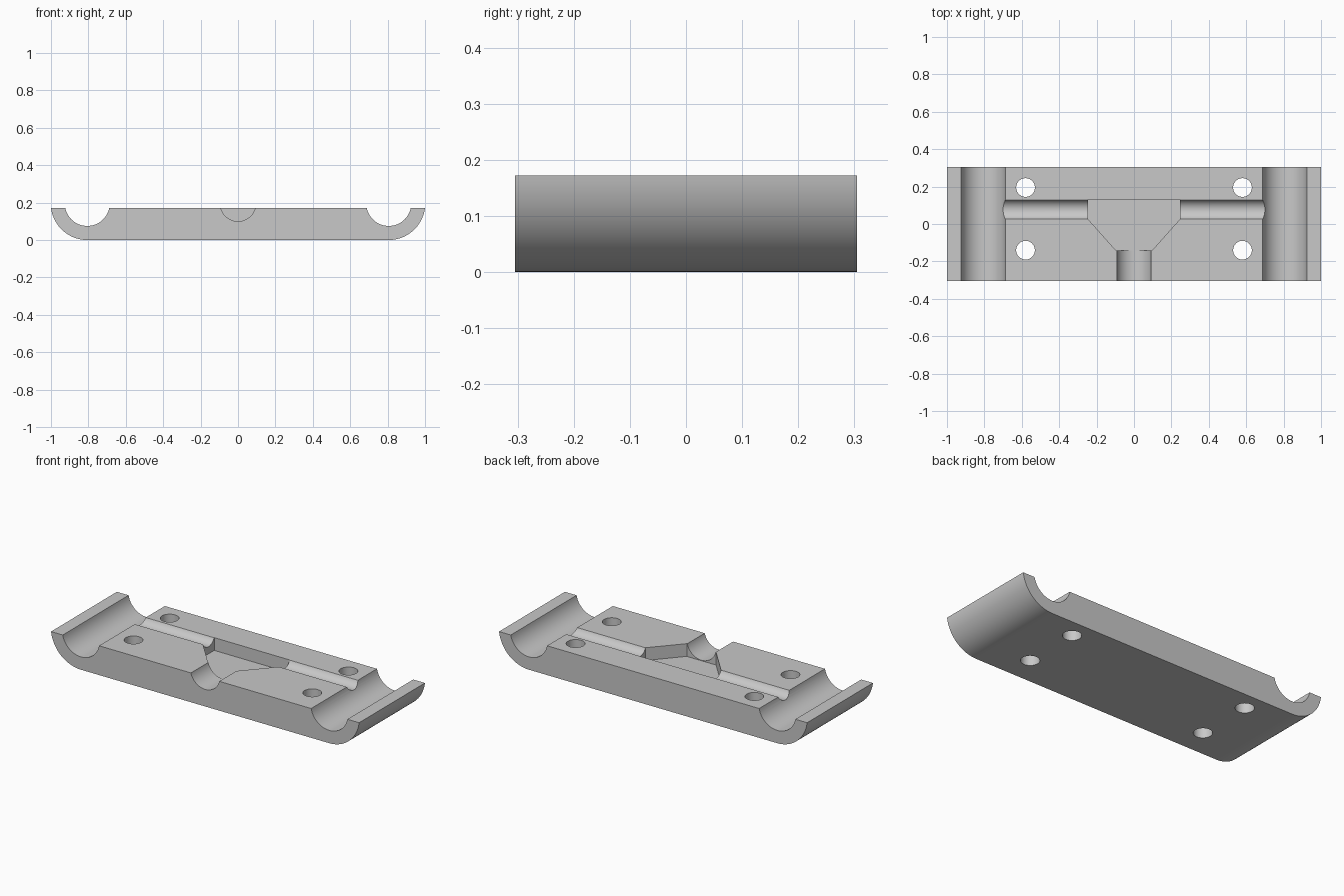
import bpy, bmesh
from math import sin, cos, asin, pi, radians
from mathutils import Matrix

cube = bpy.data.objects.get("Cube")
if cube:
    bpy.data.objects.remove(cube, do_unlink=True)

TOP = 0.172       # height of the flat upper face
AXIS = 0.195      # height of the axis shared by all round channels
SIDE = 0.806      # distance of the big side channels from the centre
DEPTH = 0.305     # half of the front to back size

grey = bpy.data.materials.new("plain grey")
grey.use_nodes = True
colour = (0.58, 0.58, 0.58, 1)
grey.diffuse_color = colour
grey.node_tree.nodes["Principled BSDF"].inputs["Base Color"].default_value = colour


def add_object(name, bm):
    bmesh.ops.recalc_face_normals(bm, faces=bm.faces)
    mesh = bpy.data.meshes.new(name)
    bm.to_mesh(mesh)
    bm.free()
    obj = bpy.data.objects.new(name, mesh)
    bpy.context.collection.objects.link(obj)
    mesh.materials.append(grey)
    return obj


def prism(name, points, offset):
    bm = bmesh.new()
    face = bm.faces.new([bm.verts.new(p) for p in points])
    extruded = bmesh.ops.extrude_face_region(bm, geom=[face])["geom"]
    moved = [v for v in extruded if isinstance(v, bmesh.types.BMVert)]
    bmesh.ops.translate(bm, verts=moved, vec=offset)
    return add_object(name, bm)


def rod(name, radius, length, centre, axis=None):
    bm = bmesh.new()
    turn = Matrix.Rotation(pi / 2, 4, axis) if axis else Matrix()
    bmesh.ops.create_cone(bm, cap_ends=True, segments=64, radius1=radius,
                          radius2=radius, depth=length,
                          matrix=Matrix.Translation(centre) @ turn)
    return add_object(name, bm)


def arc(radius, start, end, steps=28):
    angles = [start + (end - start) * i / steps for i in range(steps + 1)]
    return [(SIDE + radius * cos(a), AXIS + radius * sin(a)) for a in angles]


# Body outline: rounded outer ends and open side channels, mirrored
outer, inner = 0.195, 0.12
dip_out = asin((TOP - AXIS) / outer)
dip_in = asin((TOP - AXIS) / inner)
half = arc(outer, -pi / 2, dip_out) + arc(inner, dip_in, -pi - dip_in)
outline = half + [(-x, z) for x, z in reversed(half)]
body = prism("clamp_plate", [(x, -DEPTH, z) for x, z in outline], (0, 2 * DEPTH, 0))

# Cutters: cross groove, front groove, central pocket and four bolt holes
right_edge = [(0.095, -0.143), (0.245, 0.025), (0.245, 0.13)]
pocket = right_edge + [(-x, y) for x, y in reversed(right_edge)]
cutters = [
    rod("cross_groove_cutter", 0.056, 1.6, (0, 0.077, AXIS), "Y"),
    rod("front_groove_cutter", 0.095, 0.3, (0, -0.27, AXIS), "X"),
    prism("pocket_cutter", [(x, y, 0.097) for x, y in pocket], (0, 0, 0.2)),
]
for x in (-0.58, 0.58):
    for y in (-0.14, 0.195):
        cutters.append(rod("bolt_hole_cutter", 0.05, 1, (x, y, 0)))

bpy.ops.object.select_all(action="DESELECT")
bpy.context.view_layer.objects.active = body
body.select_set(True)
for cutter in cutters:
    cutter.hide_render = True
    cut = body.modifiers.new(cutter.name, "BOOLEAN")
    cut.operation = "DIFFERENCE"
    cut.solver = "EXACT"
    cut.object = cutter
    bpy.ops.object.modifier_apply(modifier=cut.name)
    bpy.data.objects.remove(cutter, do_unlink=True)

bpy.ops.object.shade_smooth_by_angle(angle=radians(30))
